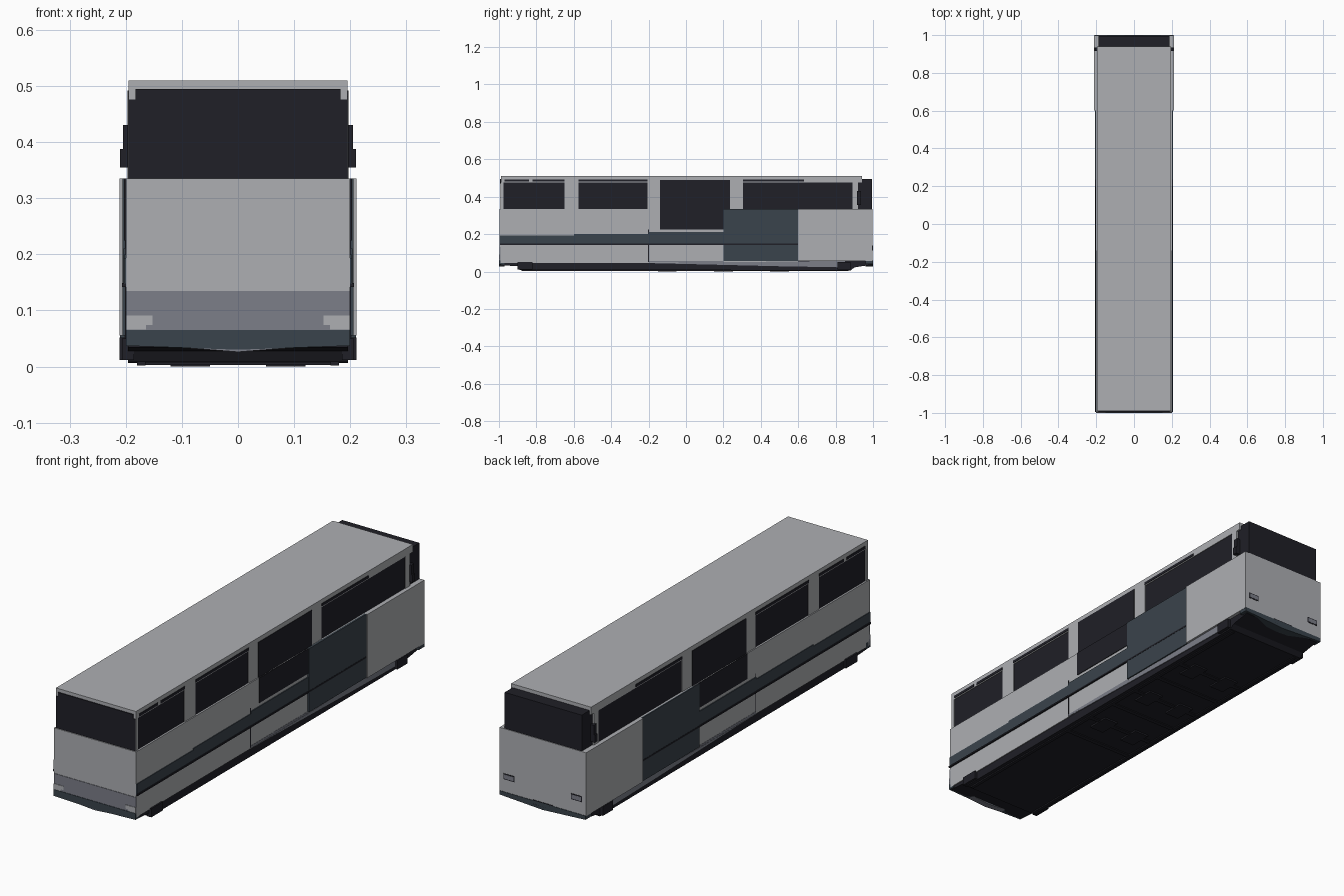
import bpy
import bmesh

if "Cube" in bpy.data.objects:
    bpy.data.objects.remove(bpy.data.objects["Cube"], do_unlink=True)


def material(name, rgb):
    m = bpy.data.materials.new(name)
    m.use_nodes = True
    m.diffuse_color = (*rgb, 1)
    m.node_tree.nodes["Principled BSDF"].inputs["Base Color"].default_value = (*rgb, 1)
    return m


SILVER = material("silver panel", (0.42, 0.43, 0.45))
GREY = material("mid grey trim", (0.20, 0.21, 0.25))
SLATE = material("slate stripe", (0.042, 0.057, 0.072))
BLACK = material("black glass", (0.014, 0.014, 0.020))


def finish(name, bm, mat):
    bmesh.ops.recalc_face_normals(bm, faces=bm.faces)
    mesh = bpy.data.meshes.new(name)
    bm.to_mesh(mesh)
    bm.free()
    mesh.materials.append(mat)
    obj = bpy.data.objects.new(name, mesh)
    bpy.context.collection.objects.link(obj)
    return obj


def add_box(bm, x, y, z):
    verts = bmesh.ops.create_cube(bm, size=1)["verts"]
    for v in verts:
        for i, (lo, hi) in enumerate((x, y, z)):
            v.co[i] = lo if v.co[i] < 0 else hi


def box(name, mat, half, y, z):
    """Box centred on x = 0."""
    bm = bmesh.new()
    add_box(bm, (-half, half), y, z)
    return finish(name, bm, mat)


def pair(name, mat, x, y, z):
    """The same box on the left and on the right."""
    bm = bmesh.new()
    add_box(bm, x, y, z)
    add_box(bm, (-x[1], -x[0]), y, z)
    return finish(name, bm, mat)


def prism(name, mat, points, axis, lo, hi):
    """Extrude a flat outline along x (axis 0) or y (axis 1)."""
    bm = bmesh.new()
    place = (lambda a, b: (lo, a, b)) if axis == 0 else (lambda a, b: (a, lo, b))
    face = bm.faces.new([bm.verts.new(place(a, b)) for a, b in points])
    new = bmesh.ops.extrude_face_region(bm, geom=[face])["geom"]
    for v in new:
        if isinstance(v, bmesh.types.BMVert):
            v.co[axis] = hi
    return finish(name, bm, mat)


# Dark glazed cabin, lower body and roof
box("glazed_cabin", BLACK, 0.188, (-0.985, 0.995), (0.3, 0.494))
box("lower_body", SILVER, 0.2, (-0.992, 0.6), (0.045, 0.335))
box("rear_body", SILVER, 0.211, (0.6, 0.998), (0.055, 0.335))
box("roof", SILVER, 0.195, (-0.99, 0.94), (0.476, 0.51))

# Side windows and the pillars between them
windows = [(-0.975, -0.65), (-0.575, -0.205), (-0.14, 0.235), (0.305, 0.89)]
pillar_ends = [-0.99] + [e for w in windows for e in w] + [0.92]
for i in range(0, len(pillar_ends), 2):
    pair(f"pillar_{i // 2 + 1}", SILVER, (0.18, 0.195),
         (pillar_ends[i], pillar_ends[i + 1]), (0.335, 0.478))
for i, w in enumerate(windows):
    pair(f"side_window_{i + 1}", BLACK, (0.185, 0.192), w, (0.33, 0.478))
pair("centre_window", BLACK, (0.195, 0.203), (-0.14, 0.235), (0.225, 0.335))
pair("centre_window_top", BLACK, (0.19, 0.197), (-0.14, 0.235), (0.335, 0.49))

# Thin vents along the roof edge
for i, y in enumerate([(-0.97, -0.84), (-0.82, -0.65), (-0.575, -0.205), (0.305, 0.63)]):
    pair(f"roof_vent_{i + 1}", BLACK, (0.19, 0.197), y, (0.480, 0.492))

# Side stripe, slate panel and seams
pair("front_stripe", SLATE, (0.197, 0.203), (-0.995, -0.6), (0.148, 0.193))
pair("middle_stripe", SLATE, (0.197, 0.203), (-0.6, -0.2), (0.148, 0.2))
pair("rear_stripe", SLATE, (0.197, 0.204), (-0.2, 0.2), (0.148, 0.21))
pair("slate_panel", SLATE, (0.197, 0.206), (0.2, 0.6), (0.055, 0.335))
pair("stripe_shadow_line", BLACK, (0.197, 0.207), (-0.995, 0.6), (0.142, 0.149))
pair("panel_seam", BLACK, (0.197, 0.201), (-0.202, -0.198), (0.05, 0.225))
pair("sill_line", GREY, (0.197, 0.201), (-0.2, 0.2), (0.047, 0.057))
for side, x in (("left", 0.2), ("right", -0.2)):
    prism(f"{side}_skirt", GREY, [(-0.2, 0.045), (0.85, 0.057), (0.85, 0.022), (0.5, 0.028)],
          0, x * 0.99, x * 1.01)

# Front end
box("windscreen", BLACK, 0.194, (-0.992, -0.98), (0.33, 0.476))
box("windscreen_top", BLACK, 0.183, (-0.994, -0.986), (0.47, 0.495))
box("front_panel", SILVER, 0.2, (-0.996, -0.98), (0.13, 0.335))
box("front_band", GREY, 0.2, (-0.998, -0.98), (0.06, 0.135))
pair("headlight", SILVER, (0.152, 0.2), (-1.0, -0.99), (0.074, 0.091))
pair("headlight_lower", SILVER, (0.164, 0.2), (-1.0, -0.99), (0.066, 0.074))
prism("front_bumper", SLATE,
      [(-0.2, 0.065), (0.2, 0.065), (0.2, 0.037), (0, 0.03), (-0.2, 0.037)], 1, -1.0, -0.97)
prism("front_bumper_lip", GREY,
      [(-0.14, 0.037), (0.14, 0.037), (0, 0.026)], 1, -0.999, -0.97)

# Rear end
pair("rear_light_frame", BLACK, (0.138, 0.192), (0.99, 0.999), (0.112, 0.138))
pair("rear_light", GREY, (0.142, 0.188), (0.99, 1.0), (0.116, 0.134))
prism("rear_bumper", SLATE,
      [(-0.21, 0.057), (0.21, 0.057), (0.21, 0.04), (0, 0.028), (-0.21, 0.04)], 1, 0.96, 1.0)
box("rear_coupler_plate", BLACK, 0.05, (0.99, 1.0), (0.04, 0.06))
pair("rear_corner_bracket", BLACK, (0.185, 0.205), (0.915, 0.935), (0.355, 0.43))
pair("rear_corner_hinge", BLACK, (0.195, 0.21), (0.915, 0.935), (0.355, 0.388))

# Underbody tray with raised ends, side brackets, ribs and running gear
prism("underbody", BLACK,
      [(-0.99, 0.05), (-0.99, 0.034), (-0.9, 0.028), (-0.89, 0.008), (0.88, 0.006),
       (0.9, 0.022), (0.99, 0.036), (0.99, 0.06)], 0, -0.196, 0.196)
pair("front_bracket", BLACK, (0.185, 0.207), (-0.9, -0.82), (0.012, 0.05))
pair("rear_bracket", BLACK, (0.185, 0.211), (0.81, 0.88), (0.012, 0.052))
pair("frame_rail", BLACK, (0.165, 0.18), (-0.88, 0.87), (0.002, 0.02))
for i in range(6):
    y = -0.25 + i * 0.15
    box(f"cross_rib_{i + 1}", BLACK, 0.17, (y, y + 0.02), (0.003, 0.02))
for i, y in enumerate((-0.15, 0.15, 0.45)):
    pair(f"running_gear_{i + 1}", BLACK, (0.05, 0.12), (y, y + 0.1), (0.0, 0.02))
